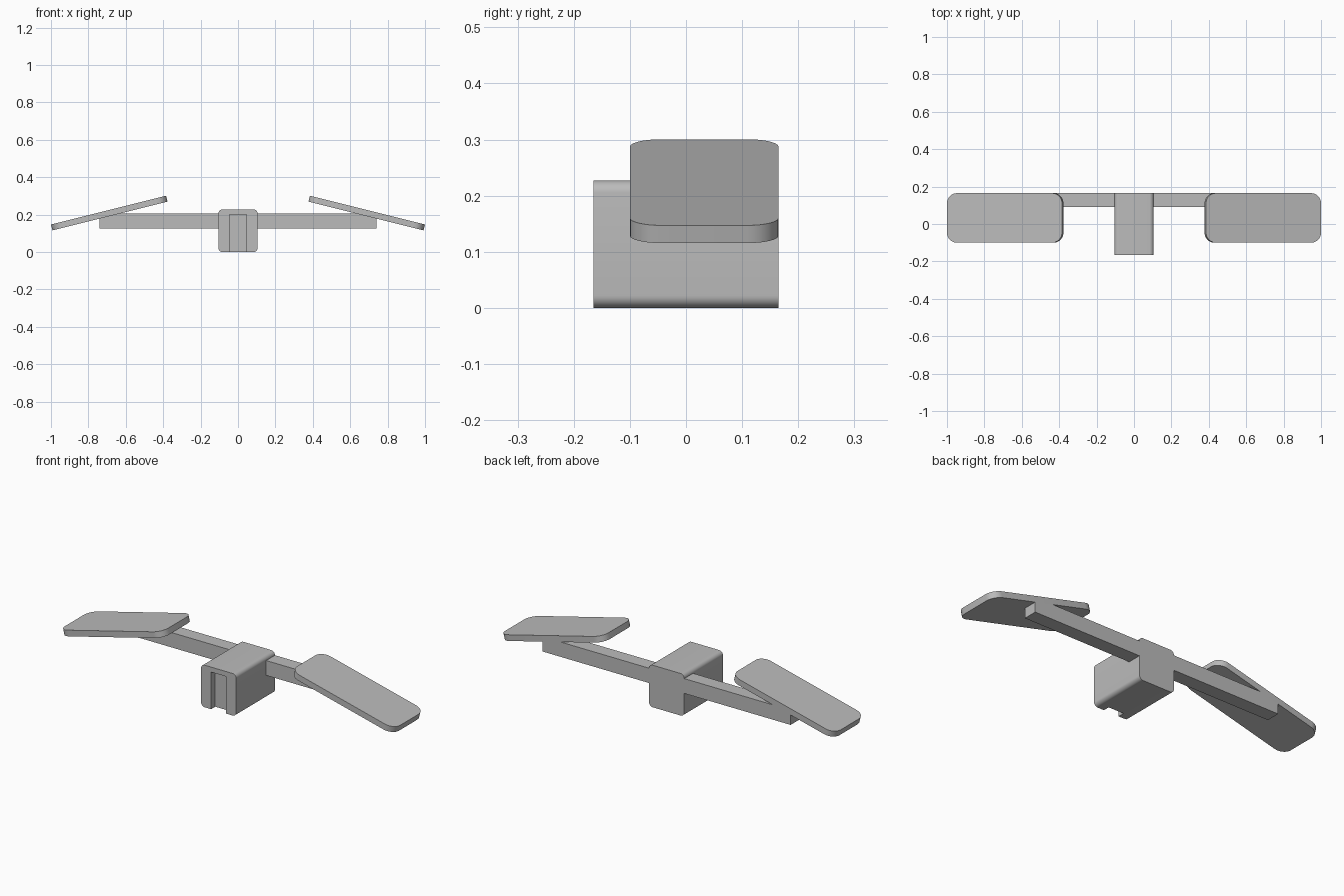
import bpy, bmesh, math
from mathutils import Matrix

cube = bpy.data.objects.get("Cube")
if cube:
    bpy.data.objects.remove(cube, do_unlink=True)

grey = bpy.data.materials.new("plain_grey")
grey.use_nodes = True
colour = (0.5, 0.5, 0.5, 1)
grey.diffuse_color = colour
grey.node_tree.nodes["Principled BSDF"].inputs["Base Color"].default_value = colour


def rounded_rect(w, h, r, steps=8):
    """Outline of a rectangle with round corners, centred on the origin."""
    pts = []
    for i, (sx, sy) in enumerate([(1, 1), (-1, 1), (-1, -1), (1, -1)]):
        for s in range(steps + 1):
            a = math.pi / 2 * (i + s / steps)
            pts.append((sx * (w / 2 - r) + r * math.cos(a),
                        sy * (h / 2 - r) + r * math.sin(a)))
    return pts


def prism(name, outline, depth, matrix):
    """Extrude an outline along local z and place it with a matrix."""
    bm = bmesh.new()
    face = bm.faces.new([bm.verts.new((u, v, 0)) for u, v in outline])
    moved = bmesh.ops.extrude_face_region(bm, geom=[face])["geom"]
    bmesh.ops.translate(bm, vec=(0, 0, depth),
                        verts=[g for g in moved if isinstance(g, bmesh.types.BMVert)])
    bmesh.ops.transform(bm, matrix=matrix, verts=bm.verts)
    bmesh.ops.recalc_face_normals(bm, faces=bm.faces)
    mesh = bpy.data.meshes.new(name)
    bm.to_mesh(mesh)
    bm.free()
    mesh.materials.append(grey)
    ob = bpy.data.objects.new(name, mesh)
    bpy.context.collection.objects.link(ob)
    return ob


def smooth(ob):
    bpy.ops.object.select_all(action='DESELECT')
    ob.select_set(True)
    bpy.context.view_layer.objects.active = ob
    bpy.ops.object.shade_smooth_by_angle(angle=math.radians(35))


def upright(y, z=0):
    """Profile in x and z, extruded from y towards the front."""
    return Matrix.Translation((0, y, z)) @ Matrix.Rotation(math.pi / 2, 4, 'X')


BACK = 0.165
TILT = math.radians(14)
THICK = 0.0325

# Central block with a shallow slot in its front, open at the bottom
block = prism("centre_block", rounded_rect(0.21, 0.227, 0.022), 2 * BACK, upright(BACK, 0.1135))
cutter = prism("slot_cutter", [(-0.045, -0.1), (0.045, -0.1), (0.045, 0.2), (-0.045, 0.2)],
               0.2, upright(-BACK + 0.035))
cutter.hide_render = True
cut = block.modifiers.new("slot", 'BOOLEAN')
cut.operation = 'DIFFERENCE'
cut.solver = 'EXACT'
cut.object = cutter
bpy.context.view_layer.objects.active = block
bpy.ops.object.modifier_apply(modifier=cut.name)
bpy.data.objects.remove(cutter, do_unlink=True)
smooth(block)

for side, label in ((1, "left"), (-1, "right")):
    # Cross beam, its outer end sloped to meet the paddle
    outline = [(0.1, 0.125), (0.74, 0.125), (0.74, 0.179), (0.634, 0.205), (0.1, 0.205)]
    prism(label + "_beam", [(side * x, z) for x, z in outline], 0.075, upright(BACK))

    # Tilted paddle, lower at the outer end
    place = (Matrix.Translation((side * 0.6885, 0.0325, 0.208))
             @ Matrix.Rotation(side * TILT, 4, 'Y')
             @ Matrix.Translation((0, 0, -THICK / 2)))
    smooth(prism(label + "_paddle", rounded_rect(0.634, 0.265, 0.055), THICK, place))
